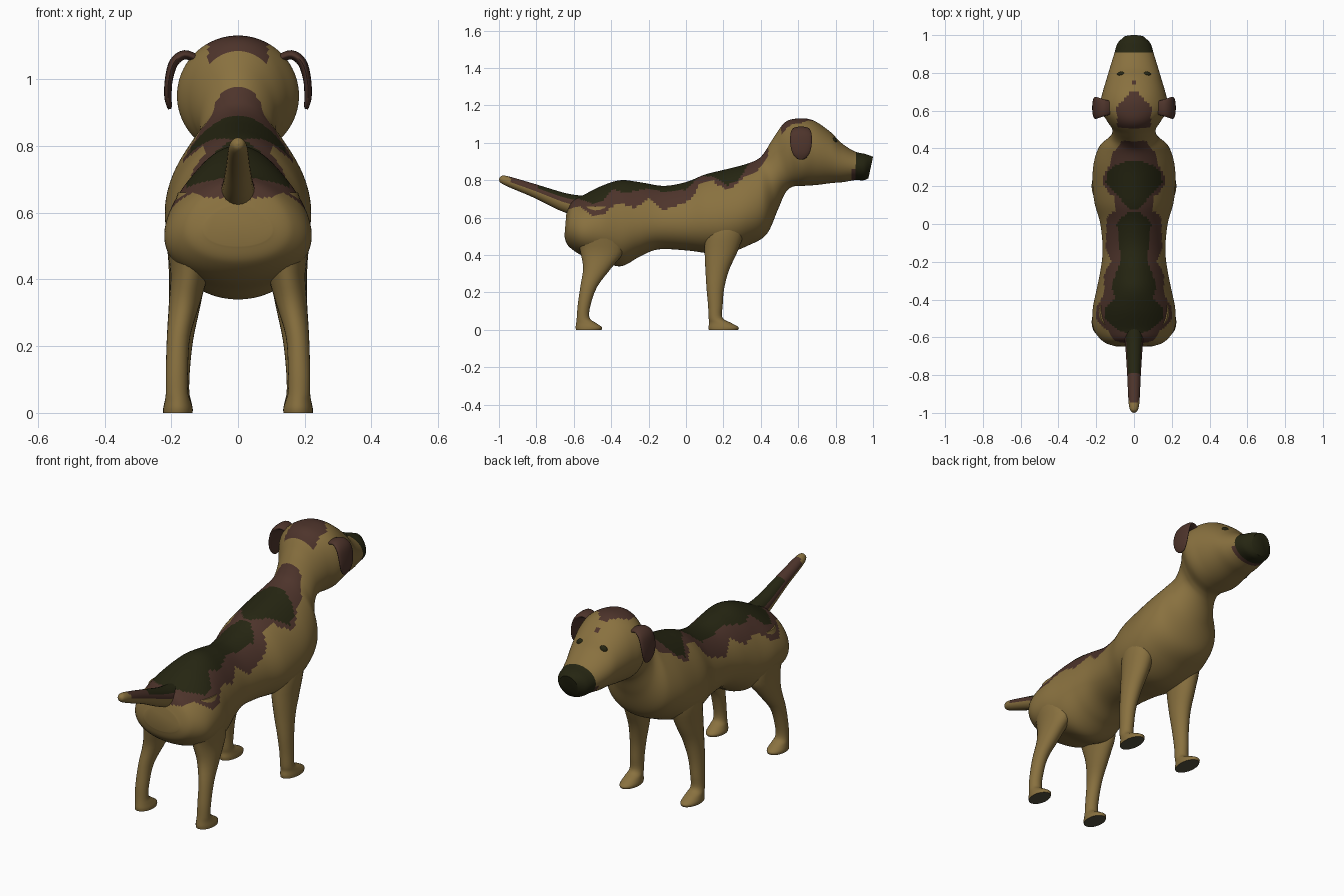
import bpy
import bmesh
import math
from mathutils import Vector

old = bpy.data.objects.get("Cube")
if old:
    bpy.data.objects.remove(old, do_unlink=True)


def material(name, colour):
    mat = bpy.data.materials.new(name)
    mat.use_nodes = True
    mat.diffuse_color = (*colour, 1)
    mat.node_tree.nodes["Principled BSDF"].inputs["Base Color"].default_value = (*colour, 1)
    return mat


PALETTE = [material("tan fur", (0.25, 0.165, 0.05)),
           material("brown fur", (0.075, 0.034, 0.024)),
           material("black fur", (0.019, 0.019, 0.006)),
           material("grey paw pad", (0.09, 0.085, 0.05))]
TAN, BROWN, BLACK, PAD = range(len(PALETTE))


def smooth_rows(rows, steps):
    """Catmull-Rom interpolation of every column."""
    result = []
    for i in range(len(rows) - 1):
        four = [rows[max(i - 1, 0)], rows[i], rows[i + 1], rows[min(i + 2, len(rows) - 1)]]
        for s in range(steps):
            t = s / steps
            result.append([b + t * (c - a) / 2 + t * t * (a - 2.5 * b + 2 * c - d / 2)
                           + t ** 3 * (1.5 * (b - c) + (d - a) / 2)
                           for a, b, c, d in zip(*four)])
    return result + [list(rows[-1])]


def lookup(table, value):
    """Piecewise linear height from (position, height) pairs."""
    for (a, h), (b, k) in zip(table, table[1:]):
        if a <= value <= b:
            return h + (k - h) * (value - a) / (b - a)
    return 9


def finish(name, bm, rule):
    bmesh.ops.recalc_face_normals(bm, faces=bm.faces)
    bm.normal_update()
    for face in bm.faces:
        face.material_index = rule(face.calc_center_median(), face.normal)
    mesh = bpy.data.meshes.new(name)
    bm.to_mesh(mesh)
    bm.free()
    for mat in PALETTE:
        mesh.materials.append(mat)
    obj = bpy.data.objects.new(name, mesh)
    bpy.context.collection.objects.link(obj)
    bpy.ops.object.select_all(action="DESELECT")
    obj.select_set(True)
    bpy.context.view_layer.objects.active = obj
    bpy.ops.object.shade_smooth_by_angle(angle=math.radians(50))
    return obj


def loft(name, rings, rule, sides=24):
    """Skin rings of (centre, half width, half height, skew)."""
    bm = bmesh.new()
    loops = []
    for centre, across, up, skew in rings:
        loop = []
        for k in range(sides):
            c, s = math.cos(math.tau * k / sides), math.sin(math.tau * k / sides)
            loop.append(bm.verts.new(centre + across * c * (1 - skew * s) + up * s))
        loops.append(loop)
    for low, high in zip(loops, loops[1:]):
        for k in range(sides):
            n = (k + 1) % sides
            bm.faces.new((low[k], low[n], high[n], high[k]))
    bm.faces.new(loops[0])
    bm.faces.new(loops[-1])
    return finish(name, bm, rule)


# Body and head: top y, top z, bottom y, bottom z, half width
BODY = [(-.64, .62, -.65, .50, .10), (-.61, .69, -.63, .45, .16),
        (-.55, .72, -.56, .40, .21), (-.45, .77, -.46, .37, .215),
        (-.35, .80, -.35, .34, .195), (-.25, .79, -.25, .39, .175),
        (-.12, .77, -.15, .43, .163), (0, .79, 0, .425, .175),
        (.10, .83, .12, .41, .205), (.20, .855, .22, .41, .215),
        (.30, .88, .33, .45, .21), (.38, .91, .43, .51, .18),
        (.42, .95, .49, .64, .125), (.47, 1.03, .53, .73, .115),
        (.53, 1.11, .57, .765, .145), (.60, 1.13, .63, .77, .182),
        (.68, 1.12, .70, .775, .168), (.77, 1.06, .78, .785, .143),
        (.83, 1.0, .84, .79, .125), (.90, .955, .90, .80, .105),
        (.96, .94, .95, .80, .088), (1.0, .925, .975, .81, .055)]

# Lower edges of the saddle: position along the back, height
BROWN_EDGE = [(-.64, .64), (-.57, .66), (-.5, .61), (-.45, .61), (-.4, .66), (-.34, .675),
              (-.28, .65), (-.2, .70), (-.12, .64), (0, .68), (.04, .71), (.07, .78),
              (.14, .80), (.2, .755), (.25, .76), (.3, .81), (.38, .85), (.44, .93)]
BLACK_EDGE = [(-.59, .71), (-.5, .67), (-.45, .69), (-.39, .75), (-.33, .73), (-.2, .755),
              (-.1, .735), (0, .75), (.07, .82), (.15, .82), (.22, .77), (.28, .80),
              (.33, .88)]


def coat(p, normal):
    if p.y > .905:
        return BLACK
    if p.y > .885 and p.z < .86:
        return BROWN
    # crown patch and forehead spot
    if p.z > 1.0 and .51 < p.y < .70 and abs(p.x) < .09 - max(0, p.y - .62) * .9:
        return BROWN
    if abs(p.x) < .014 and .735 < p.y < .76 and p.z > 1:
        return BROWN
    if p.z > lookup(BLACK_EDGE, p.y):
        return BLACK
    return BROWN if p.z > lookup(BROWN_EDGE, p.y) else TAN


rings = []
for ty, tz, by, bz, w in smooth_rows(BODY, 8):
    skew = .2 * min(1, max(0, (.5 - ty) * 10))
    rings.append((Vector((0, (ty + by) / 2, (tz + bz) / 2)), Vector((w, 0, 0)),
                  Vector((0, (ty - by) / 2, (tz - bz) / 2)), skew))
loft("body_and_head", rings, coat, 80)


# Tail: y, z, half width, half height
def tail_coat(p, normal):
    if normal.z < .1 or p.y < -.94:
        return TAN
    return BLACK if p.y > -.8 and normal.z > .4 else BROWN


TAIL = [(-.56, .66, .055, .055), (-.66, .685, .045, .046), (-.8, .74, .036, .034),
        (-.94, .79, .029, .026), (-.985, .806, .02, .019), (-.998, .81, .005, .005)]
loft("tail", [(Vector((0, y, z)), Vector((w, 0, 0)), Vector((0, h * .35, h)), 0)
              for y, z, w, h in smooth_rows(TAIL, 6)], tail_coat)

# Legs: x, y, z, half width, half depth
HIND = [(.12, -.46, .66, .06, .09), (.135, -.465, .54, .08, .12), (.145, -.45, .42, .058, .115),
        (.16, -.475, .33, .047, .075), (.178, -.52, .23, .035, .045), (.183, -.545, .13, .033, .034),
        (.183, -.55, .065, .033, .034), (.181, -.535, .038, .038, .052),
        (.18, -.52, .015, .044, .07), (.18, -.52, 0, .044, .068)]
FRONT = [(.12, .22, .66, .06, .09), (.14, .21, .54, .07, .105), (.15, .188, .42, .057, .088),
         (.16, .167, .32, .047, .063), (.172, .157, .22, .038, .047), (.178, .157, .13, .034, .039),
         (.18, .158, .065, .034, .037), (.18, .182, .038, .039, .058),
         (.18, .20, .015, .044, .08), (.18, .20, 0, .044, .078)]

# Ears: x, z, half depth, half thickness
EAR = [(.12, 1.06, .035, .012), (.16, 1.073, .045, .014), (.192, 1.05, .056, .014),
       (.207, 1.0, .058, .012), (.21, .95, .048, .011), (.206, .92, .028, .008),
       (.205, .91, .008, .004)]


def paw_coat(p, normal):
    return PAD if normal.z < -.9 and p.z < .02 else TAN


for side, sign in (("left", 1), ("right", -1)):
    for part, rows in (("hind_leg", HIND), ("front_leg", FRONT)):
        loft(f"{side}_{part}", [(Vector((sign * x, y, z)), Vector((w, 0, 0)),
                                 Vector((0, d, 0)), 0)
                                for x, y, z, w, d in smooth_rows(rows, 4)], paw_coat)

    path = smooth_rows(EAR, 4)
    rings = []
    for i, (x, z, depth, thick) in enumerate(path):
        before, after = path[max(i - 1, 0)], path[min(i + 1, len(path) - 1)]
        out = Vector((before[1] - after[1], 0, after[0] - before[0])).normalized() * thick
        out.x *= sign
        rings.append((Vector((sign * x, .615, z)), out, Vector((0, depth, 0)), 0))
    loft(f"{side}_ear", rings, lambda p, n: BROWN)

    # Eye
    bm = bmesh.new()
    bmesh.ops.create_uvsphere(bm, u_segments=16, v_segments=10, radius=1)
    bmesh.ops.scale(bm, vec=(.024, .014, .02), verts=bm.verts)
    bmesh.ops.translate(bm, vec=(sign * .066, .793, 1.008), verts=bm.verts)
    finish(f"{side}_eye", bm, lambda p, n: BLACK)
